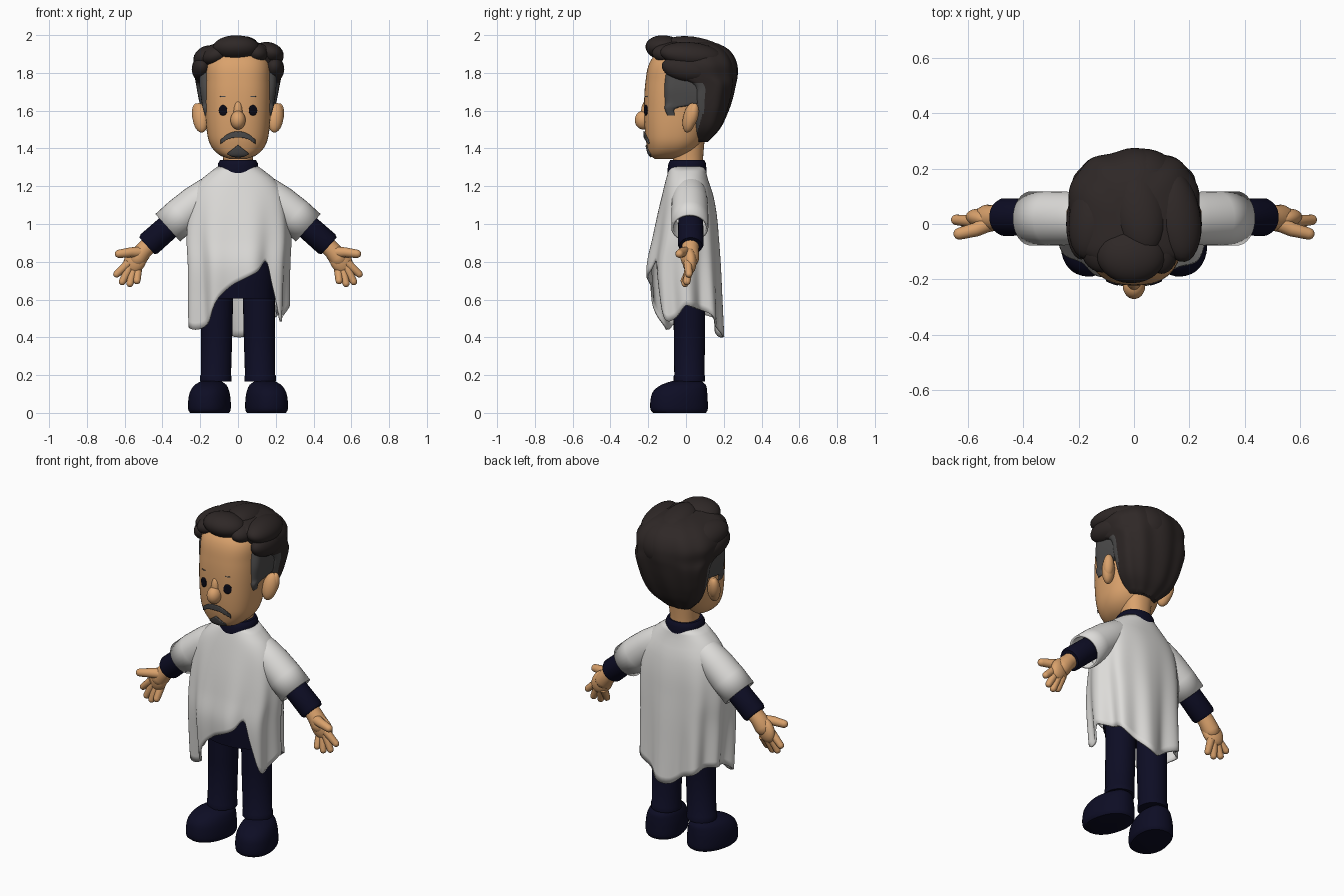
import bpy, bmesh
from math import sin, cos, pi, radians, sqrt, copysign
from mathutils import Vector, Euler

if "Cube" in bpy.data.objects:
    bpy.data.objects.remove(bpy.data.objects["Cube"])


def material(name, rgb):
    m = bpy.data.materials.new(name)
    m.use_nodes = True
    m.diffuse_color = (*rgb, 1)
    m.node_tree.nodes["Principled BSDF"].inputs["Base Color"].default_value = (*rgb, 1)
    return m


SKIN = material("skin", (0.70, 0.36, 0.15))
CLOTH = material("white cloth", (0.72, 0.71, 0.69))
NAVY = material("navy", (0.004, 0.004, 0.018))
HAIR = material("dark brown hair", (0.028, 0.021, 0.020))
GREY = material("grey hair", (0.075, 0.073, 0.073))
BLACK = material("eye black", (0.003, 0.003, 0.008))


def finish(name, bm, mat, closed=True, thickness=0, angle=45):
    if closed:
        bmesh.ops.recalc_face_normals(bm, faces=bm.faces)
    me = bpy.data.meshes.new(name)
    bm.to_mesh(me)
    bm.free()
    me.materials.append(mat)
    ob = bpy.data.objects.new(name, me)
    bpy.context.collection.objects.link(ob)
    bpy.ops.object.select_all(action="DESELECT")
    ob.select_set(True)
    bpy.context.view_layer.objects.active = ob
    bpy.ops.object.shade_smooth_by_angle(angle=radians(angle))
    if thickness:
        mod = ob.modifiers.new("thickness", "SOLIDIFY")
        mod.thickness, mod.offset = thickness, -1
    return ob


def surface(name, rows, mat, wrap=True, caps=True, **kw):
    """Skin a grid of points, one list per row."""
    bm = bmesh.new()
    vs = [[bm.verts.new(p) for p in r] for r in rows]
    n = len(rows[0])
    for a, b in zip(vs, vs[1:]):
        for i in range(n if wrap else n - 1):
            j = (i + 1) % n
            bm.faces.new((a[i], a[j], b[j], b[i]))
    if caps and wrap:
        bm.faces.new(vs[0])
        bm.faces.new(vs[-1])
    return finish(name, bm, mat, closed=wrap, **kw)


def interp(keys, t):
    """Smooth interpolation of rows whose first entry is the position."""
    t = min(max(t, keys[0][0]), keys[-1][0])
    i = max(k for k in range(len(keys) - 1) if keys[k][0] <= t)
    a, b = keys[i], keys[i + 1]
    p, q = keys[max(i - 1, 0)], keys[min(i + 2, len(keys) - 1)]
    h = b[0] - a[0]
    u = (t - a[0]) / h
    out = []
    for k in range(1, len(a)):
        ma = (b[k] - p[k]) / (b[0] - p[0]) * h
        mb = (q[k] - a[k]) / (q[0] - a[0]) * h
        out.append(a[k] * (2*u**3 - 3*u*u + 1) + ma * (u**3 - 2*u*u + u)
                   + b[k] * (3*u*u - 2*u**3) + mb * (u**3 - u*u))
    return out


def ring_point(rx, yf, yb, ang, front=2.2, back=2.2):
    c, s = cos(ang), sin(ang)
    e = 2 / (front if s < 0 else back)
    return (copysign(abs(c) ** e, c) * rx,
            (yf + yb) / 2 + copysign(abs(s) ** e, s) * (yb - yf) / 2)


def loft(name, keys, mat, n=48, levels=28, front=2.2, back=2.2, cx=0, turn=0, groove=0, **kw):
    """Stack of rounded rings: z, half width, front y, back y."""
    rows = []
    for l in range(levels + 1):
        z = keys[0][0] + (keys[-1][0] - keys[0][0]) * l / levels
        row = []
        for i in range(n):
            a = 2 * pi * i / n
            x, y = ring_point(*interp(keys, z), a, front, back)
            g = 1 + groove * sin(9 * a + 7 * z) * max(0.2, sin(a))
            row.append((cx + (x * cos(turn) - y * sin(turn)) * g,
                        (x * sin(turn) + y * cos(turn)) * g, z))
        rows.append(row)
    return surface(name, rows, mat, **kw)


def tube(name, pts, mat, n=20, round_end=False, **kw):
    """Round limb through x, y, z, radius points."""
    pts = [(Vector(p[:3]), p[3]) for p in pts]
    if round_end:
        tip, r = pts[-1]
        d = (tip - pts[-2][0]).normalized()
        pts += [(tip + d * r * sin(a), r * cos(a)) for a in (0.5, 0.95, 1.35)]
    rows = []
    for i, (p, r) in enumerate(pts):
        d = pts[min(i + 1, len(pts) - 1)][0] - pts[max(i - 1, 0)][0]
        u = d.cross(Vector((0, 1, 0.01))).normalized()
        v = d.cross(u).normalized()
        rows.append([p + (u * cos(2*pi*k/n) + v * sin(2*pi*k/n)) * r for k in range(n)])
    return surface(name, rows, mat, **kw)


def blob(name, loc, size, mat, rot=(0, 0, 0)):
    bm = bmesh.new()
    bmesh.ops.create_uvsphere(bm, u_segments=28, v_segments=16, radius=1)
    q = Euler([radians(a) for a in rot]).to_matrix()
    for v in bm.verts:
        v.co = q @ Vector([c * s for c, s in zip(v.co, size)]) + Vector(loc)
    return finish(name, bm, mat)


# Head, neck and nose
HEAD = [(1.345, .045, -.165, -.06), (1.36, .09, -.188, 0), (1.40, .135, -.203, .06),
        (1.46, .16, -.215, .10), (1.6, .174, -.222, .14), (1.75, .175, -.215, .15),
        (1.86, .165, -.19, .14), (1.94, .10, -.12, .10)]
loft("head", HEAD, SKIN, levels=40, front=2.5)
loft("neck", [(1.27, .08, -.07, .09), (1.34, .078, -.07, .09), (1.46, .09, -.07, .10)], SKIN, levels=6)
blob("nose", (0, -.225, 1.55), (.04, .046, .05), SKIN)
blob("nose_bridge", (0, -.208, 1.59), (.026, .03, .065), SKIN)


def face_patch(name, x0, x1, low, high, mat, lift=.005, nu=20, nv=6):
    """Thin plate that follows the front of the head."""
    rows = []
    for j in range(nv + 1):
        row = []
        for i in range(nu + 1):
            x = x0 + (x1 - x0) * i / nu
            z = low(x) + (high(x) - low(x)) * j / nv
            rx, yf, yb = interp(HEAD, z)
            k = max(0, 1 - abs(x / rx) ** 2.5) ** .4
            row.append((x, (yf + yb) / 2 - k * (yb - yf) / 2 - lift, z))
        rows.append(row)
    return surface(name, rows, mat, wrap=False, thickness=.008)


# Eyes, brows, ears
for s, side in ((1, "left"), (-1, "right")):
    c = .08 * s
    h = lambda x: .027 * sqrt(max(0, 1 - ((x - c) / .022) ** 2)) + .0005
    face_patch(side + "_eye", c - .022, c + .022, lambda x: 1.602 - h(x), lambda x: 1.602 + h(x), BLACK)
    face_patch(side + "_brow", c - .014, c + .014, lambda x: 1.673, lambda x: 1.677, GREY, .002)
    blob(side + "_ear", (.20 * s, .02, 1.562), (.042, .034, .08), SKIN, (-8, 12 * s, 25 * s))
    blob(side + "_ear_rim", (.212 * s, .035, 1.575), (.032, .03, .066), SKIN, (-8, 12 * s, 25 * s))

# Moustache and goatee
face_patch("moustache", -.092, .092, lambda x: 1.465 - 5 * x * x + .1 * abs(x) - .008,
           lambda x: 1.488 + .12 * abs(x) - 6.3 * x * x, GREY, .009)
face_patch("goatee", -.055, .055, lambda x: 1.352 + 5 * x * x, lambda x: 1.412 - .75 * abs(x) + .004, GREY, .008)

# Hair: grey sides, dark back and top, loose locks
loft("grey_sides", [(1.575, .176, -.105, -.05), (1.615, .187, -.118, -.04), (1.64, .192, -.122, .12),
                    (1.72, .203, -.122, .13), (1.82, .205, -.11, .13)], GREY, front=6, back=5)
hair = loft("hair_back", [(1.435, .085, .045, .115), (1.50, .15, .045, .175), (1.58, .187, .04, .215),
                          (1.66, .207, .035, .242), (1.74, .222, .02, .26), (1.785, .23, -.085, .268),
                          (1.85, .235, -.105, .265), (1.91, .20, -.14, .235), (1.95, .14, -.13, .18),
                          (1.97, .07, -.08, .11)],
            HAIR, n=72, levels=36, front=5, groove=.022)
hair.data.materials.append(GREY)
for f in hair.data.polygons:
    if f.center.z < 1.74 and f.center.y < .10 - .3 * max(0, 1.62 - f.center.z):
        f.material_index = 1
for name, loc, size, rot in (
        ("quiff", (-.01, -.11, 1.93), (.125, .105, .068), (-8, 0, 0)),
        ("right_fringe", (-.115, -.085, 1.895), (.08, .09, .052), (0, -20, 0)),
        ("left_fringe", (.10, -.09, 1.905), (.06, .09, .05), (0, 12, 0)),
        ("left_top_lock", (.155, .03, 1.895), (.085, .17, .065), (-6, 15, 8)),
        ("right_top_lock", (-.15, .03, 1.875), (.085, .16, .068), (-6, -20, -8)),
        ("left_side_lock", (.19, .0, 1.82), (.055, .13, .065), (-10, 0, 0)),
        ("right_side_lock", (-.19, .0, 1.82), (.055, .13, .065), (-10, 0, 0)),
        ("crown_lock", (.015, .06, 1.915), (.10, .18, .072), (-12, 0, 10)),
        ("rear_lock", (.03, .17, 1.83), (.13, .10, .12), (20, 0, 0))):
    blob(name, loc, size, HAIR, rot)

# Poncho body: closed drape with folds and an uneven hem
HEM = [(0, .57), (35, .53), (60, .47), (90, .40), (115, .47), (150, .52), (185, .50), (212, .44),
       (232, .49), (252, .62), (272, .70), (290, .75), (305, .80), (314, .66), (324, .51),
       (338, .49), (360, .57)]
DRAPE = [(.40, .25, -.17, .19), (.60, .258, -.19, .185), (.78, .265, -.20, .18), (.92, .275, -.175, .172),
         (1.05, .268, -.15, .162), (1.16, .245, -.125, .142), (1.24, .19, -.105, .115), (1.31, .10, -.085, .10)]
rows = []
for j in range(25):
    row = []
    for i in range(120):
        a = 2 * pi * i / 120
        z = 1.31 + (interp(HEM, 3 * i)[0] - 1.31) * j / 24
        x, y = ring_point(*interp(DRAPE, z), a, 2.3, 2.3)
        drop = max(0, 1.2 - z) / .8
        fold = 1 + drop * (.085 * sin(9 * a + 1) + .04 * sin(5 * a + 2 + z))
        row.append((x * fold, y * fold, z))
    rows.append(row)
surface("poncho", rows, CLOTH, caps=False, thickness=.012, angle=60)

# Shirt, collar
loft("shirt", [(.605, .185, -.125, .12), (.75, .19, -.135, .125), (1.0, .19, -.12, .12),
               (1.2, .15, -.08, .10), (1.27, .08, -.06, .08)], NAVY)
loft("collar", [(1.25, .098, -.088, .098), (1.27, .107, -.097, .107), (1.32, .105, -.093, .105),
                (1.34, .094, -.082, .096)], NAVY, levels=10)

# Arms, hands, legs and shoes
for s, side in ((1, "left"), (-1, "right")):
    def limb(part, pts, mat, **kw):
        return tube(side + "_" + part, [(p[0] * s, *p[1:]) for p in pts], mat, **kw)

    limb("poncho_sleeve", [(.08, .02, 1.20, .07), (.15, .02, 1.16, .09), (.22, .02, 1.11, .096),
                           (.30, .02, 1.045, .098), (.372, .02, .98, .098)],
         CLOTH, n=32, caps=False, thickness=.012)
    limb("shirt_sleeve", [(.15, .025, 1.16, .065), (.34, .025, 1.01, .066), (.47, .025, .895, .068),
                          (.482, .025, .884, .06)], NAVY, n=28)
    limb("wrist", [(.45, .025, .91, .045), (.50, .022, .86, .046), (.53, .02, .82, .05)], SKIN, round_end=True)
    blob(side + "_palm", (.545 * s, .018, .805), (.058, .036, .075), SKIN, (0, -32 * s, 12 * s))
    limb("thumb", [(.51, .01, .85, .032), (.57, -.02, .85, .026), (.63, -.035, .842, .022)],
         SKIN, n=14, round_end=True)
    for name, base, tip in (("index", (.578, .01, .795), (.642, .015, .735)),
                            ("middle", (.572, .015, .775), (.612, .005, .695)),
                            ("ring", (.553, .02, .765), (.572, -.005, .685)),
                            ("little", (.53, .025, .765), (.535, -.01, .70))):
        limb(name + "_finger", [(*base, .023), (*tip, .019)], SKIN, n=14, round_end=True)
    limb("leg", [(.11, .018, .70, .085), (.112, .018, .45, .083), (.117, .018, .20, .08),
                 (.118, .018, .195, .083), (.118, .018, .165, .083)], NAVY, n=32)
    loft(side + "_shoe", [(0, .098, -.175, .105), (.014, .107, -.19, .115), (.07, .107, -.19, .115),
                          (.115, .098, -.175, .112), (.15, .078, -.13, .105), (.17, .045, -.07, .08)],
         NAVY, n=40, levels=16, cx=.142 * s, turn=radians(14 * s))
